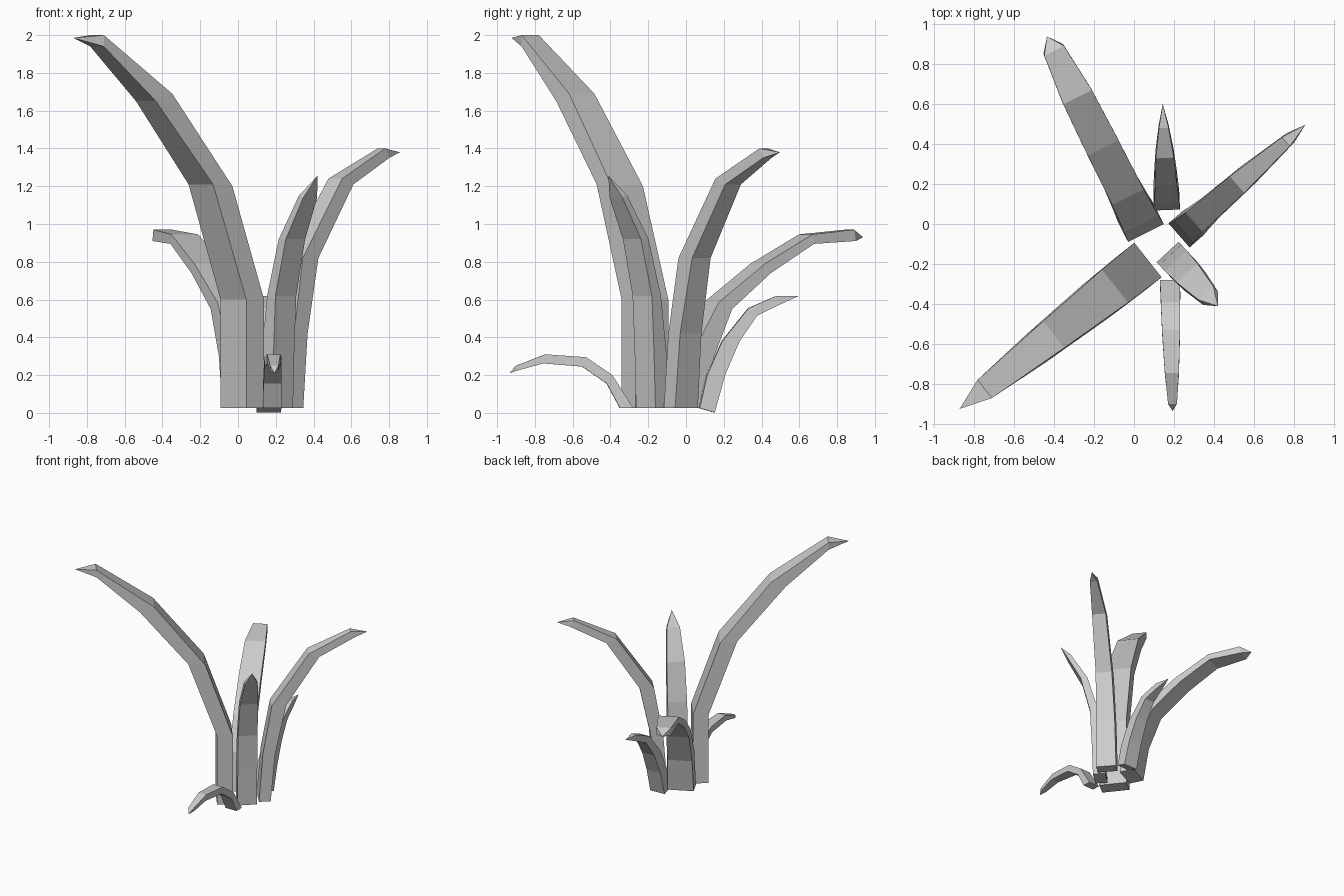
import bpy
import bmesh
from mathutils import Vector

cube = bpy.data.objects.get("Cube")
if cube:
    bpy.data.objects.remove(cube, do_unlink=True)

# One plain grey for every leaf
grey = bpy.data.materials.new("plain_grey")
grey.use_nodes = True
colour = (0.6, 0.6, 0.6, 1)
grey.diffuse_color = colour
grey.node_tree.nodes["Principled BSDF"].inputs["Base Color"].default_value = colour


def make_leaf(name, root, lean, stations, tip):
    """Sweep a rectangular section outward from root along lean, ending in a point.

    Each station holds inner reach, inner height, outer reach, outer height, half width.
    The tip holds its reach and height."""
    root = Vector((root[0], root[1], 0))
    forward = Vector((lean[0], lean[1], 0)).normalized()
    side = Vector((forward.y, -forward.x, 0))
    up = Vector((0, 0, 1))

    def place(reach, height, offset=0):
        return root + forward * reach + side * offset + up * height

    bm = bmesh.new()
    rings = []
    for in_reach, in_height, out_reach, out_height, half in stations:
        corners = [place(in_reach, in_height, -half), place(in_reach, in_height, half),
                   place(out_reach, out_height, half), place(out_reach, out_height, -half)]
        rings.append([bm.verts.new(corner) for corner in corners])

    # Side walls, closed foot and pointed end
    for low, high in zip(rings, rings[1:]):
        for i in range(4):
            j = (i + 1) % 4
            bm.faces.new((low[i], low[j], high[j], high[i]))
    bm.faces.new(rings[0])
    point = bm.verts.new(place(*tip))
    for i in range(4):
        bm.faces.new((rings[-1][i], rings[-1][(i + 1) % 4], point))
    bmesh.ops.recalc_face_normals(bm, faces=bm.faces)

    mesh = bpy.data.meshes.new(name)
    bm.to_mesh(mesh)
    bm.free()
    mesh.materials.append(grey)
    leaf = bpy.data.objects.new(name, mesh)
    bpy.context.scene.collection.objects.link(leaf)
    return leaf


# Tallest leaf, leaning to the front right
make_leaf("tall_leaf", (0.07, -0.18), (-0.785, -0.62), [
    (0, 0.025, 0.12, 0.025, 0.11),
    (0, 0.6, 0.12, 0.6, 0.11),
    (0.21, 1.2, 0.34, 1.21, 0.105),
    (0.6, 1.69, 0.71, 1.65, 0.085),
    (1.04, 2, 1.04, 1.94, 0.058)], (1.2, 1.985))

# Broad leaf arching to the back right
make_leaf("broad_back_leaf", (0.06, -0.045), (-0.45, 0.893), [
    (0, 0.025, 0.12, 0.025, 0.1),
    (0.05, 0.33, 0.17, 0.3, 0.095),
    (0.2, 0.585, 0.28, 0.55, 0.088),
    (0.476, 0.79, 0.51, 0.74, 0.086),
    (0.76, 0.945, 0.77, 0.895, 0.08),
    (1.02, 0.97, 1.03, 0.91, 0.055)], (1.1, 0.93))

# Upright leaf, leaning to the back left
make_leaf("upright_back_leaf", (0.225, -0.057), (0.752, 0.659), [
    (0, 0.025, 0.09, 0.025, 0.08),
    (0.03, 0.42, 0.125, 0.42, 0.075),
    (0.1, 0.82, 0.21, 0.82, 0.065),
    (0.385, 1.24, 0.465, 1.21, 0.055),
    (0.71, 1.4, 0.74, 1.35, 0.03)], (0.84, 1.38))

# Steep leaf at the front left
make_leaf("steep_front_leaf", (0.168, -0.14), (0.68, -0.73), [
    (0, 0.025, 0.1, 0.025, 0.075),
    (0.02, 0.32, 0.11, 0.32, 0.075),
    (0.06, 0.62, 0.125, 0.62, 0.075),
    (0.145, 0.92, 0.2, 0.92, 0.07),
    (0.28, 1.15, 0.315, 1.14, 0.05)], (0.37, 1.255))

# Short leaf at the back
make_leaf("short_back_leaf", (0.165, 0.07), (-0.04, 1), [
    (0, 0.025, 0.08, 0.002, 0.065),
    (0.04, 0.2, 0.135, 0.2, 0.062),
    (0.12, 0.38, 0.21, 0.375, 0.055),
    (0.26, 0.555, 0.305, 0.515, 0.045),
    (0.41, 0.62, 0.43, 0.575, 0.024)], (0.53, 0.62))

# Small drooping leaf at the front
make_leaf("drooping_front_leaf", (0.18, -0.28), (0.02, -1), [
    (0, 0.025, 0.07, 0.025, 0.05),
    (0.11, 0.2, 0.14, 0.155, 0.048),
    (0.25, 0.295, 0.27, 0.245, 0.045),
    (0.465, 0.31, 0.475, 0.262, 0.035),
    (0.62, 0.25, 0.61, 0.225, 0.022)], (0.655, 0.21))
